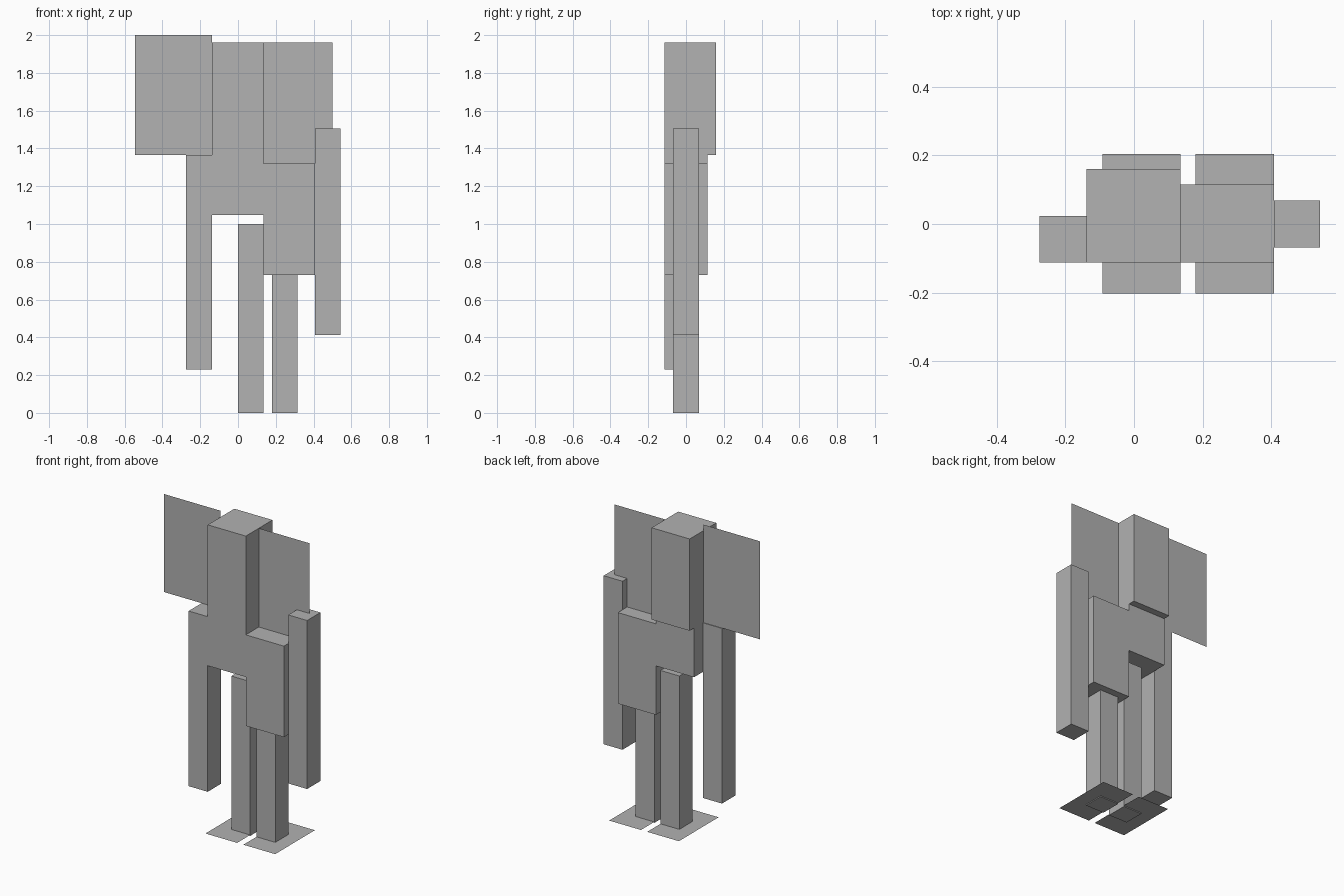
import bpy

cube = bpy.data.objects.get("Cube")
if cube:
    bpy.data.objects.remove(cube, do_unlink=True)

# Single plain grey
grey = bpy.data.materials.new("plain grey")
grey.use_nodes = True
COLOUR = (0.445, 0.445, 0.445, 1)
grey.diffuse_color = COLOUR
grey.node_tree.nodes["Principled BSDF"].inputs["Base Color"].default_value = COLOUR


def add_mesh(name, verts, faces):
    mesh = bpy.data.meshes.new(name)
    mesh.from_pydata(verts, [], faces)
    mesh.materials.append(grey)
    obj = bpy.data.objects.new(name, mesh)
    bpy.context.collection.objects.link(obj)
    return obj


def block(name, x, y, z):
    """Box spanning the given (low, high) ranges."""
    verts = [(a, b, c) for a in x for b in y for c in z]
    faces = [(0, 1, 3, 2), (4, 6, 7, 5), (0, 4, 5, 1),
             (2, 3, 7, 6), (0, 2, 6, 4), (1, 5, 7, 3)]
    return add_mesh(name, verts, faces)


def upright_sheet(name, x, y, z):
    """Flat single-face panel facing the front."""
    return add_mesh(name, [(x[0], y, z[0]), (x[1], y, z[0]),
                           (x[1], y, z[1]), (x[0], y, z[1])], [(0, 1, 2, 3)])


def floor_sheet(name, x, y, z):
    """Flat single-face panel facing up."""
    return add_mesh(name, [(x[0], y[0], z), (x[1], y[0], z),
                           (x[1], y[1], z), (x[0], y[1], z)], [(0, 1, 2, 3)])


FRONT = -0.113
BODY_Y = (FRONT, 0.115)
LIMB_Y = (-0.068, 0.068)
MID_X = (-0.138, 0.135)
SIDE_X = (0.135, 0.408)

# Head and stepped torso, flush at the front
block("head", MID_X, (FRONT, 0.16), (1.365, 1.96))
block("upper_torso", MID_X, BODY_Y, (1.047, 1.365))
block("lower_torso", SIDE_X, BODY_Y, (0.73, 1.32))

# Arms
block("right_arm", (-0.275, MID_X[0]), (FRONT, 0.024), (0.23, 1.365))
block("left_arm", (SIDE_X[1], 0.543), LIMB_Y, (0.413, 1.505))

# Flat ears either side of the head
upright_sheet("right_ear", (-0.545, MID_X[0]), 0.02, (1.365, 2.0))
upright_sheet("left_ear", (MID_X[1], 0.5), 0.02, (1.32, 1.96))

# Legs with flat feet just above the soles
block("right_leg", (0.0, 0.135), LIMB_Y, (0.0, 1.0))
block("left_leg", (0.18, 0.315), LIMB_Y, (0.0, 0.73))
floor_sheet("right_foot", (-0.092, 0.135), (-0.202, 0.204), 0.006)
floor_sheet("left_foot", (0.18, 0.408), (-0.202, 0.204), 0.006)
